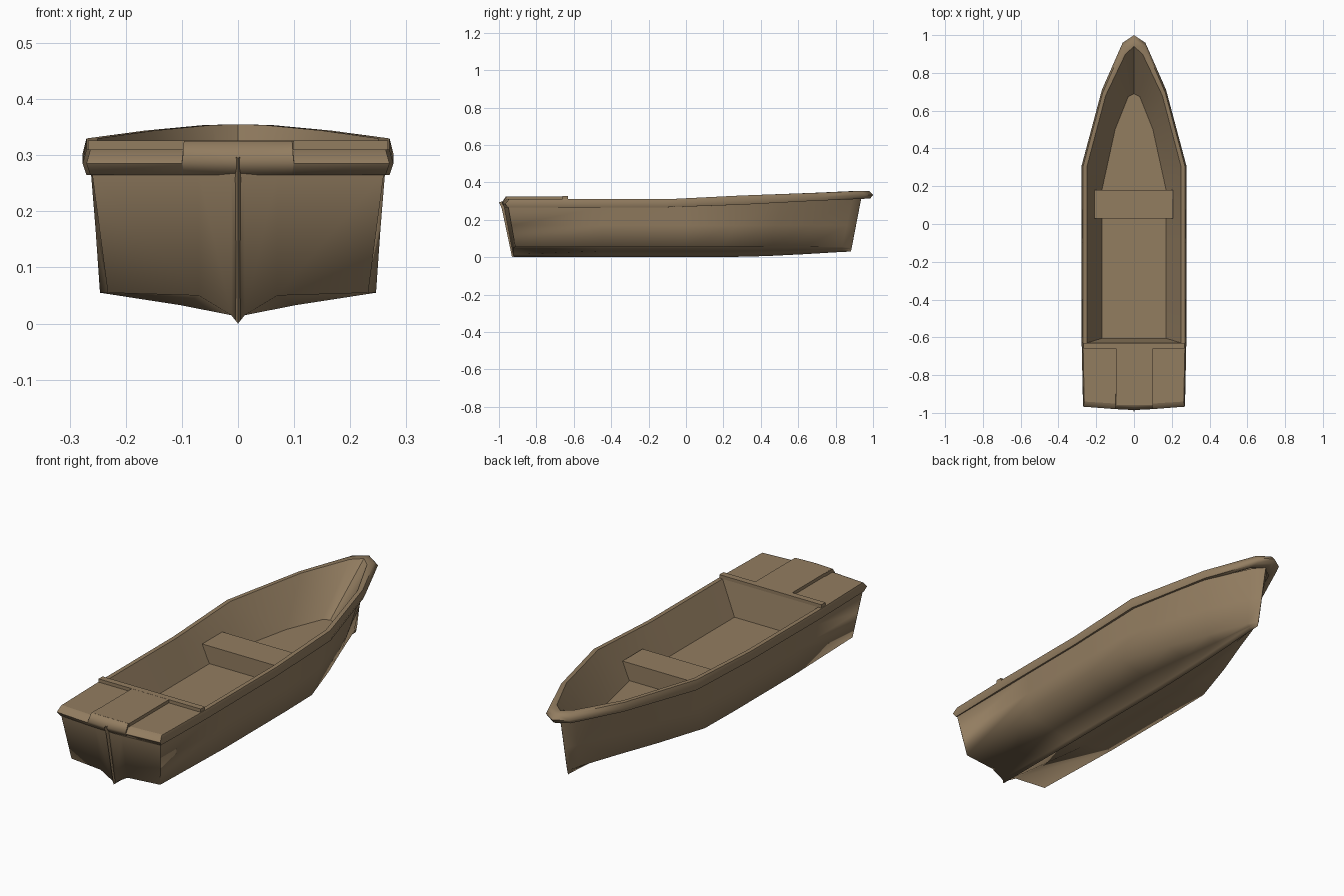
import bpy, bmesh

if "Cube" in bpy.data.objects:
    bpy.data.objects.remove(bpy.data.objects["Cube"])

wood = bpy.data.materials.new("brown_wood")
wood.diffuse_color = (0.29, 0.205, 0.118, 1)
wood.use_nodes = True
wood.node_tree.nodes["Principled BSDF"].inputs["Base Color"].default_value = wood.diffuse_color


def finish(bm, name, mirror=True, angle=None):
    bmesh.ops.remove_doubles(bm, verts=bm.verts, dist=0.0003)
    me = bpy.data.meshes.new(name)
    bm.to_mesh(me)
    bm.free()
    me.materials.append(wood)
    ob = bpy.data.objects.new(name, me)
    bpy.context.collection.objects.link(ob)
    bpy.ops.object.select_all(action='DESELECT')
    ob.select_set(True)
    bpy.context.view_layer.objects.active = ob
    if mirror:
        mod = ob.modifiers.new("mirror", 'MIRROR')
        bpy.ops.object.modifier_apply(modifier=mod.name)
    if angle:
        bpy.ops.object.shade_smooth_by_angle(angle=angle)
    return ob


def loft(bm, rows):
    """Skin the right half between matching rows of points."""
    vs = [[bm.verts.new(p) for p in r] for r in rows]
    for a, b in zip(vs, vs[1:]):
        for j in range(len(a) - 1):
            loop = []
            for v in (a[j], b[j], b[j + 1], a[j + 1]):
                if all((v.co - w.co).length > 0.0003 for w in loop):
                    loop.append(v)
            if len(loop) > 2:
                bm.faces.new(loop)
    return vs


def box(name, x0, x1, y0, y1, z0, z1, taper=1.0):
    bm = bmesh.new()
    bmesh.ops.create_cube(bm, size=1)
    for v in bm.verts:
        low = v.co.z < 0
        v.co.x = (x0 if v.co.x < 0 else x1) * (taper if low else 1)
        v.co.y = y0 if v.co.y < 0 else y1
        v.co.z = z0 if low else z1
    return finish(bm, name, False)


# Hull: keel ridge, V bottom, chine and flared sides, lofted from stern to bow
# y_top, y_bottom, top half width, top z, chine half width, chine z, keel z
stations = [
    (-0.95, -0.90, 0.260, 0.268, 0.232, 0.055, 0.0),
    (-0.45, -0.45, 0.262, 0.268, 0.246, 0.055, 0.0),
    (0.00, 0.00, 0.262, 0.272, 0.246, 0.055, 0.0),
    (0.31, 0.18, 0.258, 0.285, 0.242, 0.055, 0.0),
    (0.52, 0.43, 0.203, 0.296, 0.165, 0.056, 0.006),
    (0.69, 0.63, 0.153, 0.304, 0.093, 0.056, 0.016),
    (0.89, 0.83, 0.045, 0.313, 0.022, 0.055, 0.028),
    (0.935, 0.88, 0.004, 0.315, 0.003, 0.050, 0.030),
]
rows = []
for i, (yt, yb, xt, zt, xc, zc, zk) in enumerate(stations):
    sec = [(0, zk), (min(0.012, xc * 0.5), zk + 0.015), (xc * 0.42, zk * .4 + zc * .6),
           (xc, zc), (xc + (xt - xc) * 0.5, zc + 0.115), (xt, zt)]
    if i == 0:
        sec[2] = (0.07, 0.05)  # bottom arches up beside the keel at the stern
    row = []
    for x, z in sec:
        y = yb + (yt - yb) * (z - zk) / (zt - zk)
        if i == 0:
            y -= 0.022 * (1 - x / 0.26)
        row.append((x, y, z))
    rows.append(row)
rows.append([(0, y + 0.002, z) for x, y, z in rows[-1]])
bm = bmesh.new()
stern = loft(bm, rows)[0]
# Transom closing the stern
top = [bm.verts.new((v.co.x, -0.972 + 0.022 * v.co.x / 0.26, 0.268)) for v in stern[:3]]
top.append(stern[5])
for j in range(3):
    bm.faces.new((stern[j], stern[j + 1], top[j + 1], top[j]))
bm.faces.new((stern[3], stern[4], stern[5]))
finish(bm, "hull", angle=1.9)

# Transom ridge: slim upright strip down the middle of the stern
bm = bmesh.new()
loft(bm, [[(0, -0.93, 0.0), (0, -0.985, 0.26), (0, -1.0, 0.295)],
          [(0.012, -0.91, 0.015), (0.010, -0.955, 0.26), (0.008, -0.96, 0.30)]])
finish(bm, "transom_ridge", angle=1.9)

# Gunwale: x, y of the widest line, bottom z, top z, inner x, inner y
rim = [
    (0.000, -0.985, 0.265, 0.325, 0.00, -0.90),
    (0.099, -0.980, 0.265, 0.325, 0.096, -0.90),
    (0.100, -0.980, 0.265, 0.310, 0.097, -0.90),
    (0.270, -0.967, 0.265, 0.310, 0.24, -0.90),
    (0.277, -0.630, 0.265, 0.310, 0.25, -0.63),
    (0.277, -0.100, 0.267, 0.310, 0.25, -0.10),
    (0.277, 0.310, 0.281, 0.330, 0.25, 0.30),
    (0.170, 0.710, 0.302, 0.344, 0.15, 0.68),
    (0.060, 0.960, 0.312, 0.354, 0.045, 0.90),
    (0.000, 1.000, 0.314, 0.355, 0.00, 0.94),
]
bm = bmesh.new()
loft(bm, [[(x * 0.91, y * 0.93, zb), (x * 0.975, y * 0.985, zb),
           (x, y, zb + (zt - zb) * 0.45), (x * 0.975, y * 0.978, zt), (xi, yi, zt)]
          for x, y, zb, zt, xi, yi in rim])
finish(bm, "gunwale", angle=1.1)

# Cockpit: bulkhead, sloping inner walls and floor
FLOOR = 0.16
floor_edge = [(0.17, -0.605), (0.17, -0.10), (0.17, 0.18), (0.10, 0.50), (0.03, 0.675), (0, 0.69)]
rows = [[(0, -0.63, 0.31), (0, -0.605, FLOOR), (0, -0.605, FLOOR)]]
for (x, y), r in zip(floor_edge, rim[4:]):
    rows.append([(r[4], r[5], r[3]), (x, y, FLOOR), (0, y, FLOOR)])
bm = bmesh.new()
loft(bm, rows)
finish(bm, "cockpit", angle=0.5)

# Stern deck with its raised T-shaped trim
bm = bmesh.new()
loft(bm, [[(0.262, -0.94, 0.3105), (0, -0.957, 0.3105)],
          [(0.268, -0.63, 0.3105), (0, -0.63, 0.3105)]])
finish(bm, "stern_deck")
box("deck_cross_trim", -0.267, 0.267, -0.66, -0.63, 0.305, 0.326)
box("deck_center_trim", -0.094, 0.1, -0.957, -0.658, 0.305, 0.3255)

# Seat across the cockpit
box("seat", -0.208, 0.206, 0.03, 0.18, FLOOR - 0.005, 0.243, 0.82)
